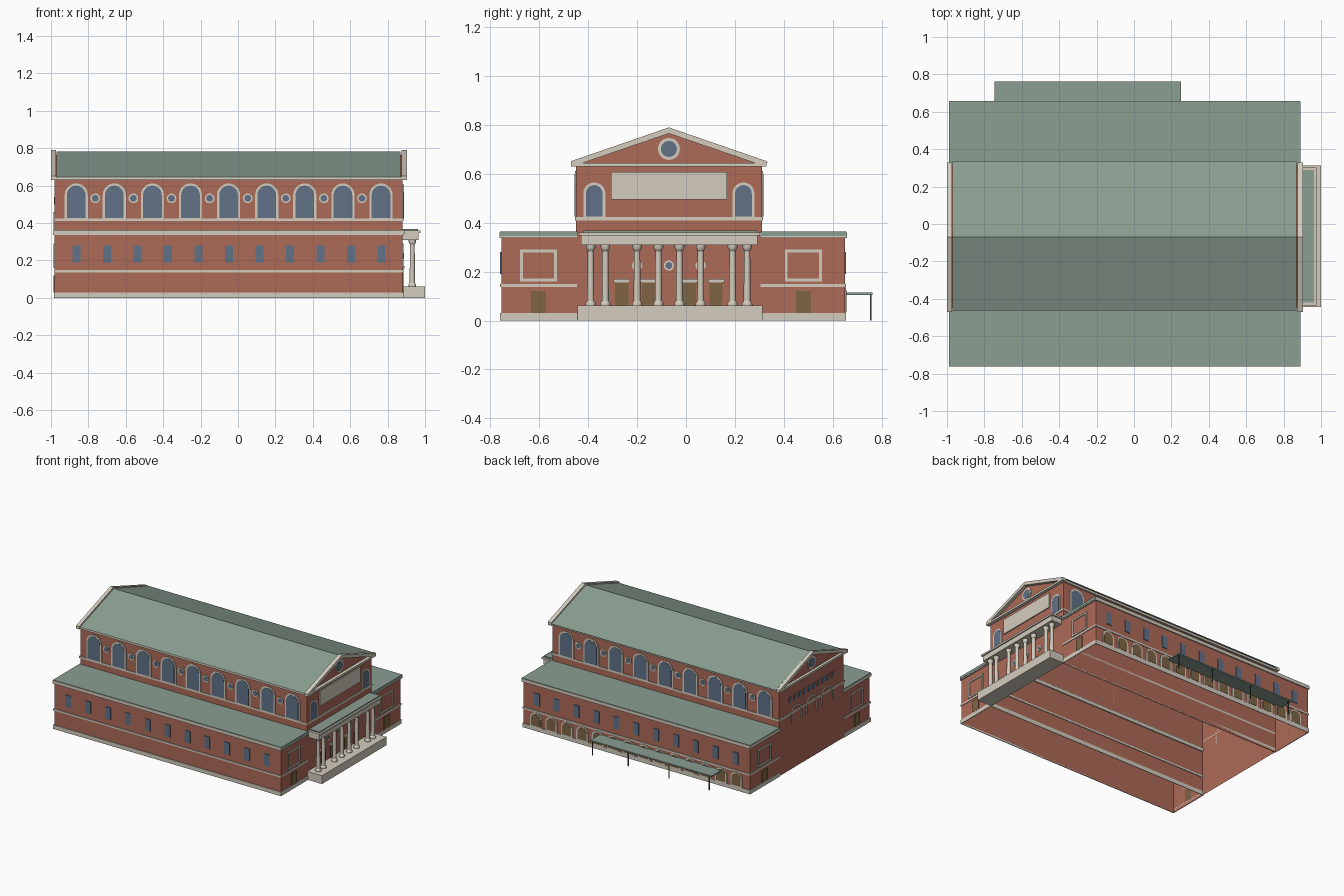
import bpy, bmesh, math

if "Cube" in bpy.data.objects:
    bpy.data.objects.remove(bpy.data.objects["Cube"])


def material(name, r, g, b):
    m = bpy.data.materials.new(name)
    m.use_nodes = True
    m.diffuse_color = (r, g, b, 1)
    m.node_tree.nodes["Principled BSDF"].inputs["Base Color"].default_value = (r, g, b, 1)
    return m


BRICK = material("red brick", .42, .145, .097)
STONE = material("pale stone", .66, .61, .52)
GREEN = material("green roof", .255, .345, .285)
GLASS = material("blue glass", .12, .17, .25)
WOOD = material("brown door", .21, .13, .06)
METAL = material("grey metal", .08, .09, .09)

# Main dimensions
X0, X1 = -.98, .88
FRONT, BACK = -.755, .65
N0, N1 = -.45, .31
MID = (N0 + N1) / 2


def finish(name, bm, mat, smooth=False):
    bmesh.ops.recalc_face_normals(bm, faces=bm.faces)
    me = bpy.data.meshes.new(name)
    bm.to_mesh(me)
    bm.free()
    ob = bpy.data.objects.new(name, me)
    bpy.context.collection.objects.link(ob)
    me.materials.append(mat)
    if smooth:
        bpy.context.view_layer.objects.active = ob
        ob.select_set(True)
        bpy.ops.object.shade_smooth_by_angle()
        ob.select_set(False)
    return ob


def panels(name, axis, start, end, shapes, mat):
    """Extrude outlines (u, z) along the x or y axis from start to end."""
    bm = bmesh.new()
    for pts in shapes:
        def ring(d):
            return [bm.verts.new((d, u, z) if axis == "x" else (u, d, z)) for u, z in pts]
        a, b = ring(start), ring(end)
        bm.faces.new(a)
        bm.faces.new(b)
        for i in range(len(pts)):
            j = (i + 1) % len(pts)
            bm.faces.new((a[i], a[j], b[j], b[i]))
    return finish(name, bm, mat)


def boxes(name, mat, *specs, bottomless=False):
    bm = bmesh.new()
    for x0, x1, y0, y1, z0, z1 in specs:
        vs = bmesh.ops.create_cube(bm, size=1)["verts"]
        for v in vs:
            v.co = (x0 if v.co.x < 0 else x1, y0 if v.co.y < 0 else y1, z0 if v.co.z < 0 else z1)
    if bottomless:
        low = [f for f in bm.faces if all(v.co.z < .001 for v in f.verts)]
        bmesh.ops.delete(bm, geom=low, context="FACES_ONLY")
    return finish(name, bm, mat)


def rect(u, w, z0, z1):
    return [(u - w / 2, z0), (u + w / 2, z0), (u + w / 2, z1), (u - w / 2, z1)]


def arc(u, z, r, a0, a1, n):
    return [(u + r * math.cos(a0 + (a1 - a0) * i / n), z + r * math.sin(a0 + (a1 - a0) * i / n))
            for i in range(n + 1)]


def circle(u, z, r):
    return arc(u, z, r, 0, math.tau, 20)[:-1]


def arch(u, w, z0, z1):
    r = w / 2
    return [(u - r, z0), (u + r, z0)] + arc(u, z1 - r, r, 0, math.pi, 12)


def hood(u, w, z0, z1, t):
    r = w / 2
    outer = [(u + r, z0)] + arc(u, z1 - r, r, 0, math.pi, 12) + [(u - r, z0)]
    inner = [(u - r + t, z0)] + arc(u, z1 - r, r - t, math.pi, 0, 12) + [(u + r - t, z0)]
    return outer + inner


def frame(u, w, z0, z1, t):
    s = (w - t) / 2
    return [rect(u, w, z0, z0 + t), rect(u, w, z1 - t, z1),
            rect(u - s, t, z0 + t, z1 - t), rect(u + s, t, z0 + t, z1 - t)]


def framed(name, axis, wall, out, shape, sizes, inset, mat=GLASS):
    """Stone surround with a smaller pane laid on it."""
    panels(name + "_surrounds", axis, wall, wall + out * .005, [shape(*s, 0) for s in sizes], STONE)
    panels(name + "_panes", axis, wall, wall + out * .007, [shape(*s, inset) for s in sizes], mat)


def arch_in(u, w, z0, z1, t):
    return arch(u, w - 2 * t, z0 + t * .5, z1 - t)


def circle_in(u, z, r, t):
    return circle(u, z, r - t)


def band(x0, x1, y0, y1, z0, z1, o):
    """Four thin strips running round a block."""
    return [(x0 - o, x1 + o, y0 - o, y0, z0, z1), (x0 - o, x1 + o, y1, y1 + o, z0, z1),
            (x0 - o, x0, y0, y1, z0, z1), (x1, x1 + o, y0, y1, z0, z1)]


# Brick shells, open underneath
boxes("nave_walls", BRICK, (X0, X1, N0, N1, 0, .635), bottomless=True)
for side, y0, y1 in (("front", FRONT, N0), ("back", N1, BACK)):
    boxes(side + "_wing_walls", BRICK, (X0, X1, y0, y1, 0, .345), bottomless=True)
    boxes(side + "_wing_plinth", STONE, *band(X0, X1, y0, y1, 0, .03, .005))
    boxes(side + "_wing_band", STONE, *band(X0, X1, y0, y1, .137, .15, .005))
    boxes(side + "_wing_cornice", STONE, *band(X0, X1, y0, y1, .337, .36, .008))
    boxes(side + "_wing_roof", GREEN, (X0 - .006, X1 + .01, y0 - .006, y1 + .006, .345, .364))
boxes("nave_sill_band", STONE, *band(X0, X1, N0, N1, .41, .424, .005))
boxes("nave_eaves", STONE, *band(X0, X1, N0, N1, .63, .645, .012))

# Gabled roof with stone rakes and brick pediments
panels("nave_roof", "x", X0 + .01, X1 - .01, [[(-.462, .647), (.335, .647), (MID, .782)]], GREEN)
panels("pediments", "x", X0, X1, [[(-.43, .643), (.29, .643), (MID, .765)]], BRICK)
rakes = [[(MID, .79), (MID + s * .4, .652), (MID + s * .4, .63), (MID + s * .36, .63),
          (MID + s * .36, .642), (MID, .765)] for s in (-1, 1)]
for name, xa, xb in (("left", X1 - .006, .904), ("right", -1, X0 + .006)):
    panels(name + "_gable_rakes", "x", xa, xb, rakes, STONE)
    panels(name + "_gable_base", "x", xa, xb, [rect(MID, .74, .63, .645)], STONE)

# Long side windows
bays = [-.865 + i * .2037 for i in range(9)]
slots = [rect(-.863 + i * .163, .044, .19, .28) for i in range(11)]
for side, nave, wing, out in (("front", N0, FRONT, -1), ("back", N1, BACK, 1)):
    framed(side + "_clerestory", "y", nave, out, lambda u, w, a, b, t: arch_in(u, w, a, b, t),
           [(u, .124, .42, .612) for u in bays], .012)
    framed(side + "_round_windows", "y", nave, out, circle_in,
           [(u + .102, .532, .026) for u in bays[:-1]], .008)
    panels(side + "_wing_windows", "y", wing, wing + out * .005, slots, GLASS)
framed("arcade", "y", BACK, 1, arch_in,
       [(-.87 + i * .1265, .096, .03, .136) for i in range(14)], .011, WOOD)

# Details on the wing ends
wing_mids = (-.603, .48)
for side, x, out in (("left", X1, 1), ("right", X0, -1)):
    panels(side + "_square_frames", "x", x, x + out * .006,
           [s for u in wing_mids for s in frame(u, .152, .16, .29, .012)], STONE)
    panels(side + "_wing_doors", "x", x, x + out * .006,
           [rect(u, .062, .03, .12) for u in wing_mids], WOOD)
    framed(side + "_gable_window", "x", x, out, circle_in, [(MID, .702, .045)], .012)

# Entrance end
framed("end_arched_windows", "x", X1, 1, arch_in, [(MID + s * .305, .09, .42, .565) for s in (-1, 1)], .011)
panels("blank_panel", "x", X1, X1 + .008, [rect(MID, .475, .495, .607)], STONE)
doors = [MID + s for s in (-.193, -.083, .083, .193)]
panels("entrance_doors", "x", X1, X1 + .006, [rect(u, .054, .06, .156) for u in doors], WOOD)
panels("door_lintels", "x", X1, X1 + .009, [rect(u, .068, .156, .17) for u in doors], STONE)
framed("porch_round_windows", "x", X1, 1, circle_in, [(MID + s * .13, .225, .021) for s in (-1, 0, 1)], .007)

# Rear end: blind arches and a row of small windows
panels("rear_arch_hoods", "x", X0, X0 - .006, [hood(MID + s * .18, .13, .34, .46, .01) for s in (-1, 0, 1)], STONE)
panels("rear_small_windows", "x", X0, X0 - .005,
       [rect(MID + (i - 4.5) * .055, .028, .50, .54) for i in range(10)], GLASS)

# Portico
boxes("portico_base", STONE, (X1, 1, -.443, .313, 0, .062))
boxes("portico_entablature", STONE, (X1, .966, -.43, .292, .31, .347),
      (X1, .975, -.437, .302, .347, .36))
boxes("portico_roof", GREEN, (X1, .962, -.42, .29, .355, .368))


def column(name, x, y):
    profile = [(.021, .062), (.021, .07), (.017, .076), (.0145, .08), (.0125, .285),
               (.016, .29), (.02, .3), (.02, .31)]
    bm = bmesh.new()
    n, rings = 16, []
    for r, z in profile:
        rings.append([bm.verts.new((x + r * math.cos(math.tau * i / n),
                                    y + r * math.sin(math.tau * i / n), z)) for i in range(n)])
    for a, b in zip(rings, rings[1:]):
        for i in range(n):
            j = (i + 1) % n
            bm.faces.new((a[i], a[j], b[j], b[i]))
    bm.faces.new(rings[0])
    bm.faces.new(rings[-1])
    finish(name, bm, STONE, smooth=True)


for s in (-1, 1):
    for i, d in enumerate((.043, .13, .26, .32)):
        column(f"column_{'front' if s < 0 else 'back'}_{i}", .932, MID + s * d)

# Canopy along the back
boxes("canopy", GREEN, (-.745, .25, BACK, .763, .105, .114))
boxes("canopy_posts", METAL, *[(x - .003, x + .003, .752, .758, 0, .106) for x in (-.72, -.39, -.055, .24)])
